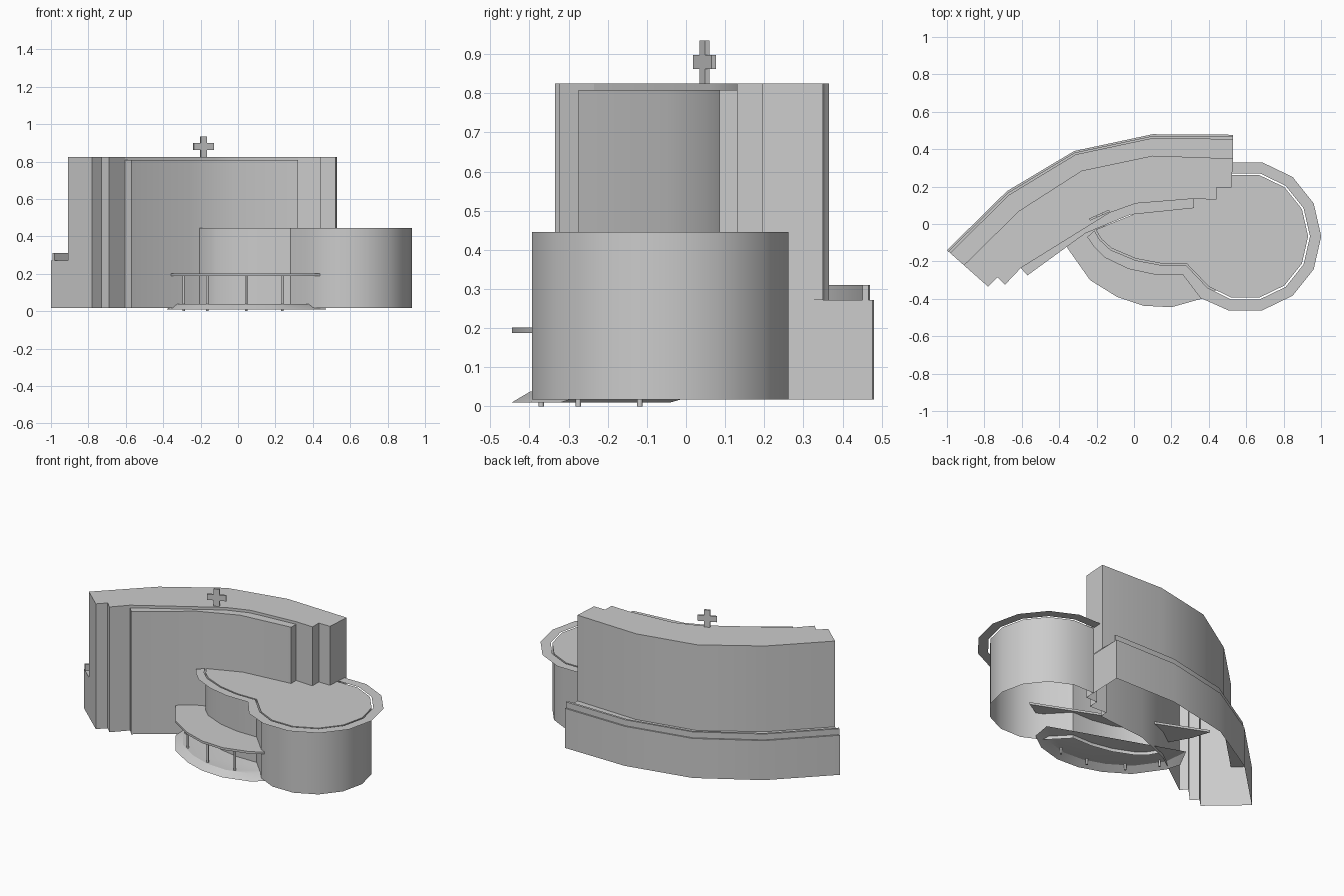
import bpy, bmesh
from math import sin, cos, radians, pi
from mathutils import Matrix

if "Cube" in bpy.data.objects:
    bpy.data.objects.remove(bpy.data.objects["Cube"])


def make(name, walls=(), caps=(), strips=()):
    """walls: (path, z0, z1, closed); caps: (outline, z, faces_up); strips: (outer, z, inner, z)."""
    bm = bmesh.new()

    def band(a, za, b, zb, closed=False):
        lo = [bm.verts.new((x, y, za)) for x, y in a]
        hi = [bm.verts.new((x, y, zb)) for x, y in b]
        n = len(lo)
        for i in range(n if closed else n - 1):
            j = (i + 1) % n
            bm.faces.new((lo[i], lo[j], hi[j], hi[i]))

    for path, z0, z1, closed in walls:
        band(path, z0, path, z1, closed)
    for outer, z0, inner, z1 in strips:
        band(outer, z0, inner, z1)
    for outline, z, up in caps:
        pts = outline if up else outline[::-1]
        bm.faces.new([bm.verts.new((x, y, z)) for x, y in pts])
    bmesh.ops.remove_doubles(bm, verts=bm.verts, dist=0.0005)
    me = bpy.data.meshes.new(name)
    bm.to_mesh(me)
    bm.free()
    ob = bpy.data.objects.new(name, me)
    bpy.context.collection.objects.link(ob)
    bpy.context.view_layer.objects.active = ob
    for o in bpy.context.selected_objects:
        o.select_set(False)
    ob.select_set(True)
    bpy.ops.object.shade_smooth_by_angle(angle=radians(30))
    return ob


def lerp(a, b, t):
    return [(p[0] + (q[0] - p[0]) * t, p[1] + (q[1] - p[1]) * t) for p, q in zip(a, b)]


# Plan of the curved tower, all paths counter-clockwise
front = [(-.78, -.335), (-.73, -.285), (-.69, -.325), (-.605, -.235),
         (-.57, -.275), (-.26, -.05), (-.02, .05), (.32, .085),
         (.32, .135), (.44, .13), (.44, .195), (.52, .195)]
tower_back = [(.53, .35), (.10, .365), (-.28, .285), (-.615, .07), (-.91, -.22)]
ledge_back = [(.53, .477), (.10, .48), (-.32, .39), (-.68, .175), (-1, -.14)]
bay_back = [(-.605, -.235), (-.13, .06), (.01, .11), (.32, .135)]
bay_front = front[3:9]
BASE, LEDGE, BAY, TOP, LOW = .017, .272, .808, .825, .445

# Ground storeys with the back ledge
make("tower_lower", walls=[(front + ledge_back, BASE, LEDGE, True)],
     strips=[(ledge_back, LEDGE, tower_back, LEDGE)])

# Thin parapet on the ledge
p_out, p_in = lerp(ledge_back, tower_back, .08), lerp(ledge_back, tower_back, .2)
make("ledge_parapet", walls=[(p_out + p_in[::-1], LEDGE, .31, True)],
     caps=[(p_out + p_in[::-1], .31, True)])

# Upper tower
make("tower_upper",
     walls=[(front[8:] + tower_back + front[:4], LEDGE, TOP, False),
            (bay_back, BAY, TOP, False)],
     caps=[(front[:3] + bay_back + front[9:] + tower_back, TOP, True)])

# Projecting front bay, slightly lower than the roof
make("front_bay", walls=[(bay_front, LEDGE, BAY, False)],
     caps=[(bay_front + bay_back[1:-1][::-1], BAY, True)])

# Low round pavilion with a leaf-shaped wing
CX, CY = .595, -.066


def arc(r):
    return [(CX + r * cos(2 * pi * i / 14), CY + r * sin(2 * pi * i / 14)) for i in range(-4, 5)]


wing = [(-.205, -.03), (-.175, -.08), (-.12, -.13), (.01, -.185), (.14, -.21), (.28, -.21), (.40, -.335)]
low_path = wing + arc(.336)
make("pavilion", walls=[(low_path, BASE, LOW, False)], caps=[(low_path, LOW, True)])

# Flat overhanging eave around the pavilion roof
eave_in = [(-.212, -.035), (-.183, -.085), (-.126, -.138), (.008, -.194),
           (.14, -.219), (.277, -.219), (.394, -.342)] + arc(.346)
eave_out = [(-.25, -.07), (-.215, -.12), (-.155, -.18), (-.03, -.24),
            (.11, -.27), (.26, -.27), (.355, -.395)] + arc(.406)
make("pavilion_eave", strips=[(eave_out, LOW, eave_in, LOW)])

# Entrance canopy
canopy = [(-.47, .12), (-.43, .0), (-.355, -.13), (-.235, -.30), (-.09, -.39),
          (.05, -.437), (.20, -.445), (.36, -.40), (.53, -.30)]
make("canopy", walls=[(canopy, .188, .202, True)],
     caps=[(canopy, .202, True), (canopy, .188, False)])

# Sloped entrance base
base_out = [(-.38, -.04), (-.355, -.13), (-.235, -.30), (-.09, -.39),
            (.05, -.437), (.20, -.445), (.36, -.40), (.47, -.32)]
base_in = [(-.34, .06), (-.325, -.10), (-.21, -.26), (-.075, -.345),
           (.055, -.39), (.19, -.398), (.33, -.36), (.46, -.23)]
make("entrance_base", strips=[(base_out, .01, base_in, .038)], caps=[(base_in, .038, True)])

# Canopy posts
for i, (x, y) in enumerate([(-.29, -.118), (-.165, -.275), (.043, -.37), (.236, -.37)]):
    bpy.ops.mesh.primitive_cylinder_add(vertices=10, radius=.007, depth=.19, location=(x, y, .095))
    bpy.context.object.name = f"canopy_post_{i + 1}"
    bpy.ops.object.shade_smooth_by_angle(angle=radians(40))

# Rooftop cross as one extruded outline
w, h = .018, .058
quarter = [(w, .055), (w, w), (h, w)]
right = quarter + [(x, -z) for x, z in quarter[::-1]]
outline = right + [(-x, z) for x, z in right[::-1]]
cross = make("roof_cross", walls=[(outline[::-1], -.006, .006, True)],
             caps=[(outline[::-1], .006, True), (outline[::-1], -.006, False)])
cross.matrix_world = (Matrix.Translation((-.185, .047, .88)) @ Matrix.Rotation(radians(24), 4, 'Z')
                      @ Matrix.Rotation(radians(90), 4, 'X'))
